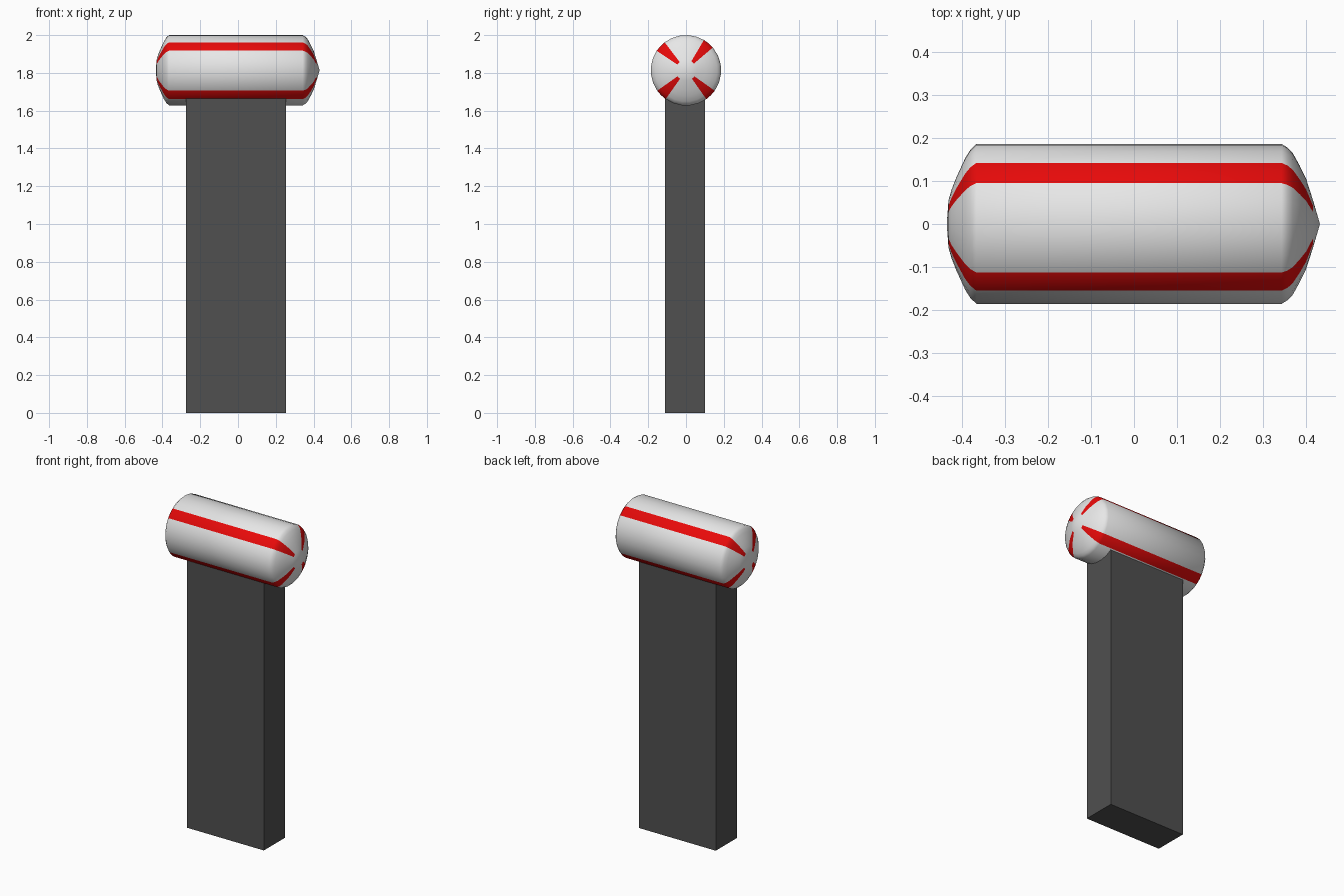
import bpy, bmesh
from math import sin, cos, radians

if "Cube" in bpy.data.objects:
    bpy.data.objects.remove(bpy.data.objects["Cube"])


def material(name, rgb):
    m = bpy.data.materials.new(name)
    m.diffuse_color = (*rgb, 1)
    m.use_nodes = True
    m.node_tree.nodes["Principled BSDF"].inputs["Base Color"].default_value = m.diffuse_color
    return m


white = material("white", (0.8, 0.8, 0.8))
red = material("red", (0.8, 0.003, 0.003))
dark = material("dark grey", (0.08, 0.08, 0.08))


def finish(name, bm, mats):
    bmesh.ops.recalc_face_normals(bm, faces=bm.faces)
    me = bpy.data.meshes.new(name)
    bm.to_mesh(me)
    bm.free()
    for m in mats:
        me.materials.append(m)
    ob = bpy.data.objects.new(name, me)
    bpy.context.collection.objects.link(ob)
    return ob


# Post: plain slab running up into the drum
bm = bmesh.new()
x0, x1, y0, y1, top = -0.275, 0.255, -0.11, 0.10, 1.70
bmesh.ops.create_cube(bm, size=1)
for v in bm.verts:
    v.co = (x1 if v.co.x > 0 else x0, y1 if v.co.y > 0 else y0, top if v.co.z > 0 else 0)
finish("post", bm, [dark])

# Drum: lathe around x, with four red stripes cut along it
R, CZ = 0.1865, 1.8135
profile = [(-0.431, 0.055), (-0.424, 0.08), (-0.413, 0.108), (-0.392, 0.154),
           (-0.380, 0.173), (-0.366, R), (0.343, R), (0.357, 0.178), (0.369, 0.165),
           (0.385, 0.136), (0.400, 0.105), (0.416, 0.055)]
stripes = [(30.6, 49.6), (125.4, 144.8), (215.3, 234.7), (303.8, 322.7)]  # degrees from up
angles, colours = [], []
for i, (a, b) in enumerate(stripes):
    nxt = stripes[(i + 1) % 4][0] + (360 if i == 3 else 0)
    for start, end, n, c in ((a, b, 2, 1), (b, nxt, 5, 0)):
        for k in range(n):
            angles.append(radians(start + (end - start) * k / n))
            colours.append(c)

bm = bmesh.new()
rings = [[bm.verts.new((x, r * sin(a), CZ + r * cos(a))) for a in angles] for x, r in profile]
N = len(angles)
for lo, hi in zip(rings, rings[1:]):
    for j in range(N):
        k = (j + 1) % N
        bm.faces.new((lo[j], lo[k], hi[k], hi[j])).material_index = colours[j]
for ring, x in ((rings[0], -0.435), (rings[-1], 0.432)):
    tip = bm.verts.new((x, 0, CZ))
    for j in range(N):
        bm.faces.new((ring[j], ring[(j + 1) % N], tip))
for f in bm.faces:
    f.smooth = True
finish("striped_drum", bm, [white, red])
